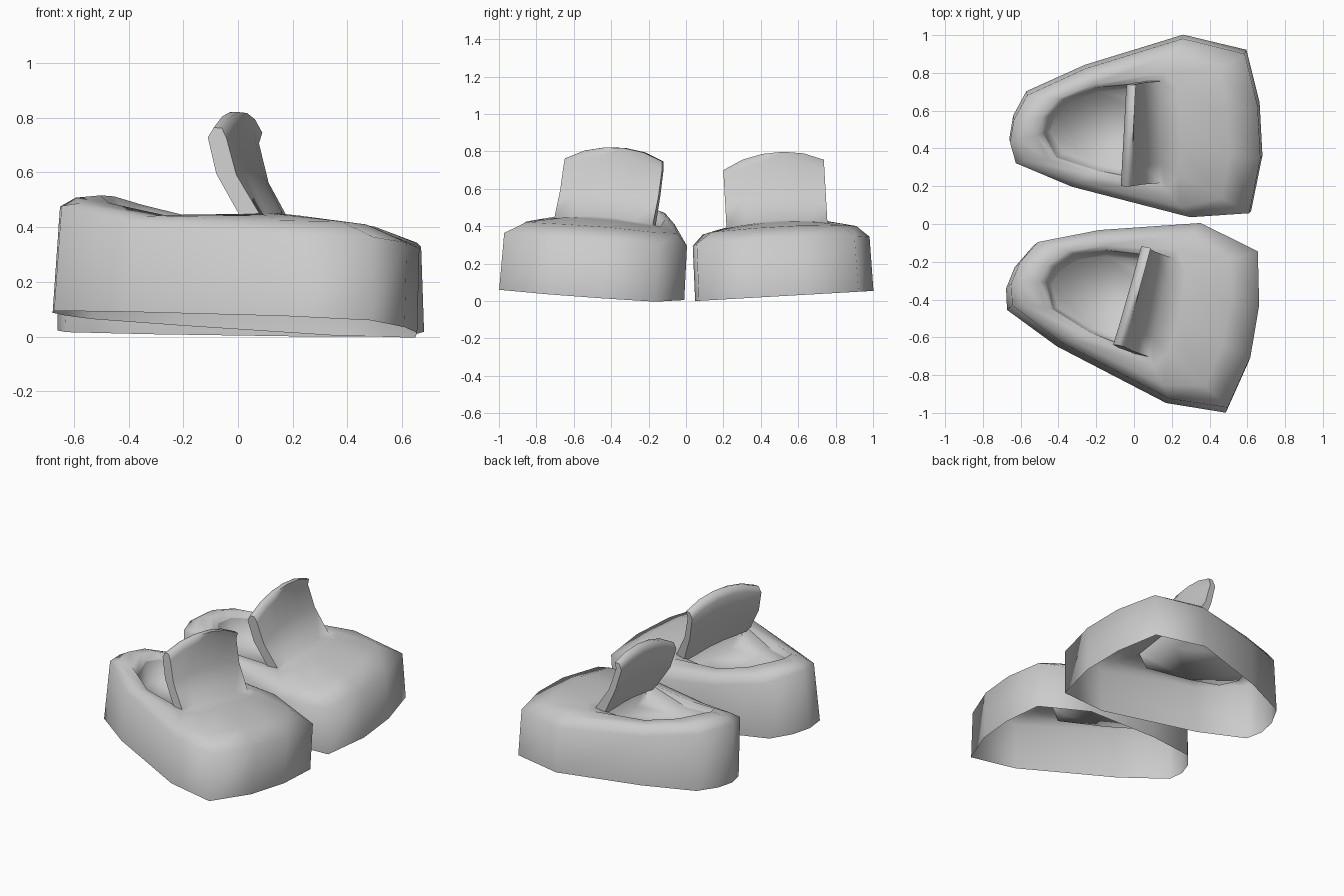
import bpy
import math
from mathutils import Matrix

cube = bpy.data.objects.get("Cube")
if cube:
    bpy.data.objects.remove(cube, do_unlink=True)

grey = bpy.data.materials.new("soft_grey")
grey.use_nodes = True
COLOUR = (0.6, 0.6, 0.6, 1)
grey.diffuse_color = COLOUR
grey.node_tree.nodes["Principled BSDF"].inputs["Base Color"].default_value = COLOUR

# Sole outline and collar, matched point for point, heel corner first
OUTLINE = [(-.63, .34), (-.33, .21), (.30, .045), (.62, .065), (.68, .36), (.665, .64),
           (.595, .92), (.26, 1.0), (-.26, .84), (-.57, .70), (-.64, .57), (-.66, .45)]
COLLAR = [(-.41, .37), (-.20, .30), (.14, .235), (.14, .34), (.14, .45), (.14, .56),
          (.14, .67), (.14, .775), (-.20, .74), (-.36, .68), (-.45, .59), (-.48, .50)]
WALL_Z = [.385, .325, .295, .305, .31, .31, .30, .29, .32, .37, .39, .39]
RIDGE_Z = [.405, .365, .375, .385, .395, .395, .385, .375, .39, .425, .445, .44]
TONGUE = range(2, 8)          # collar points where the tongue grows
TOP_Z = [.69, .74, .765, .77, .755, .715]
N = len(OUTLINE)
# The collar dips inside its ridge, except where the tongue joins
COLLAR_Z = [z + .008 if i in TONGUE else z - .04 for i, z in enumerate(RIDGE_Z)]


def build_mesh(name, verts, faces):
    mesh = bpy.data.meshes.new(name)
    mesh.from_pydata(verts, [], faces)
    mesh.materials.append(grey)
    mesh.update()
    obj = bpy.data.objects.new(name, mesh)
    bpy.context.collection.objects.link(obj)
    bpy.ops.object.select_all(action='DESELECT')
    obj.select_set(True)
    bpy.context.view_layer.objects.active = obj
    bpy.ops.object.shade_smooth_by_angle(angle=math.radians(82))
    return obj


def bridge(a, b, closed=True):
    """Quads between two equal rows of vertex numbers."""
    n = len(a)
    return [(a[i], a[(i + 1) % n], b[(i + 1) % n], b[i]) for i in range(n if closed else n - 1)]


# Upper: wall, rounded shoulder, ridge and collar rings
def ring(t, heights):
    return [(o[0] + (c[0] - o[0]) * t, o[1] + (c[1] - o[1]) * t, z)
            for o, c, z in zip(OUTLINE, COLLAR, heights)]


shoulder_z = [w + (r - w) * .72 for w, r in zip(WALL_Z, RIDGE_Z)]
verts = (ring(0, [0] * N) + ring(.02, WALL_Z) + ring(.32, shoulder_z)
         + ring(.8, RIDGE_Z) + ring(1, COLLAR_Z))
rows = [list(range(r * N, r * N + N)) for r in range(5)]
faces = [f for a, b in zip(rows, rows[1:]) for f in bridge(a, b)]

# Tongue: a thin curved plate, up from the instep, over the rim and down the back
strips = [[rows[-1][i] for i in TONGUE]]
for x, rise in ((.045, .45), (.0, .88), (-.02, 1), (-.05, 1), (-.07, .88), (-.03, .45), (.08, -.1)):
    start = len(verts)
    for k, i in enumerate(TONGUE):
        skew = .03 * k / 5 if x < 0 else 0
        verts.append((x + skew, COLLAR[i][1], COLLAR_Z[i] + (TOP_Z[k] - COLLAR_Z[i]) * rise))
    strips.append(list(range(start, start + len(TONGUE))))
for a, b in zip(strips, strips[1:]):
    faces += bridge(a, b, closed=False)
for side, flip in ((0, 1), (-1, -1)):
    edge = [s[side] for s in strips]
    for k in range(3):
        faces.append((edge[k], edge[k + 1], edge[6 - k], edge[7 - k])[::-flip])
upper = build_mesh("left_shoe_upper", verts, faces)

# Lining: the hollow inside the collar
floor = [(x * .9 - .01, .52 + (y - .52) * .88, .27) for x, y in COLLAR]
rim = [(x, y, z) for (x, y), z in zip(COLLAR, COLLAR_Z)]
lining_faces = bridge(list(range(N)), list(range(N, 2 * N))) + [tuple(range(N, 2 * N))]
lining = build_mesh("left_shoe_lining", rim + floor, lining_faces)

# Second shoe: the same parts, turned and tilted the other way
tilt_left = Matrix.Translation((0, .004, -.003)) @ Matrix.Rotation(.057, 4, 'X')
tilt_right = (Matrix.Translation((0, -.006, .025)) @ Matrix.Rotation(.06, 4, 'Y')
              @ Matrix.Rotation(-.064, 4, 'X') @ Matrix.Translation((-.136, -.921, 0))
              @ Matrix.Rotation(math.radians(-12.8), 4, 'Z'))
for part in (upper, lining):
    twin = part.copy()
    twin.name = part.name.replace("left", "right")
    bpy.context.collection.objects.link(twin)
    part.matrix_world = tilt_left
    twin.matrix_world = tilt_right
